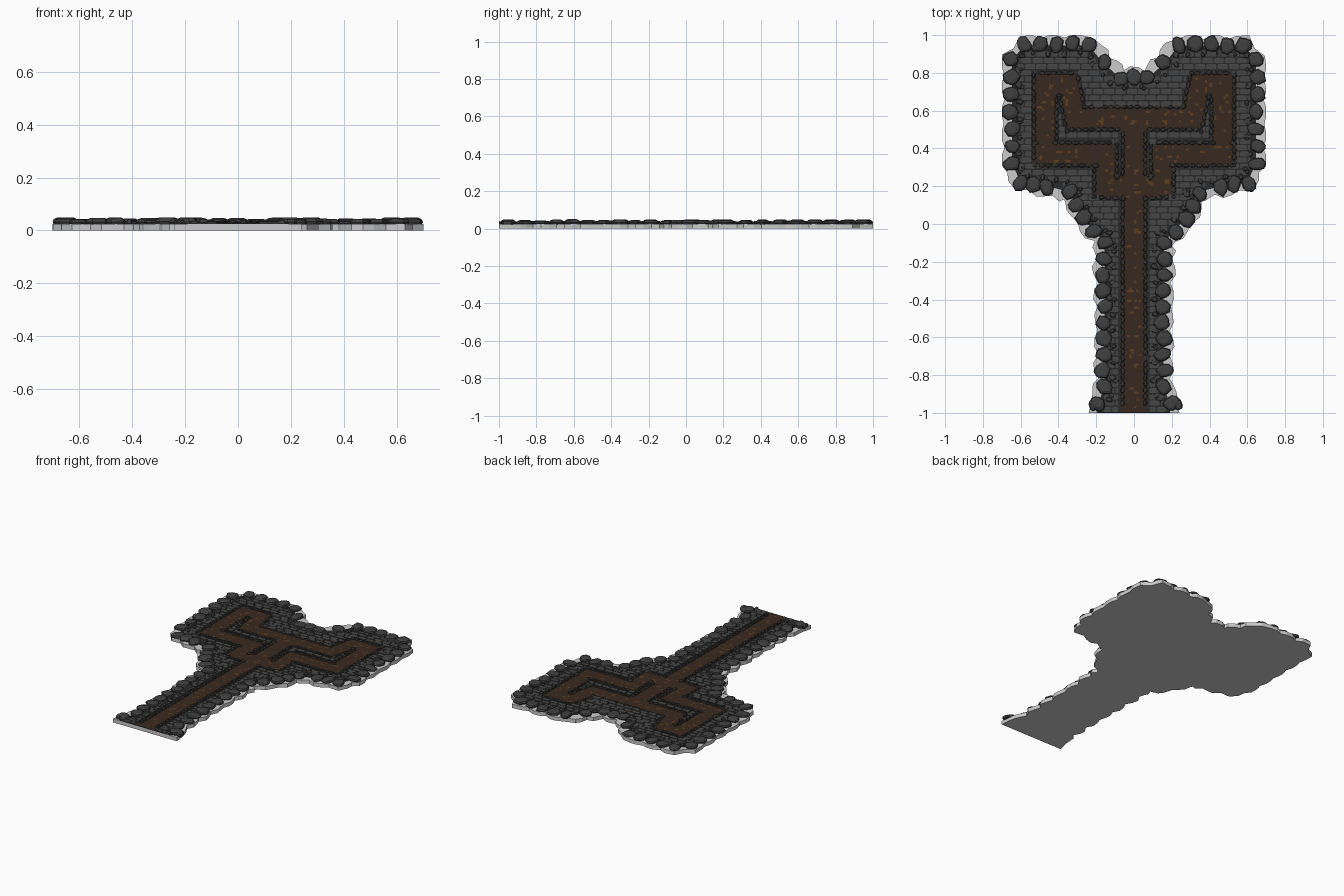
import bpy, bmesh, math, random
from mathutils import Vector, noise
from mathutils.geometry import intersect_point_line

random.seed(7)
if "Cube" in bpy.data.objects:
    bpy.data.objects.remove(bpy.data.objects["Cube"])


def material(name, r, g, b):
    m = bpy.data.materials.new(name)
    m.use_nodes = True
    m.diffuse_color = (r, g, b, 1)
    bsdf = next(n for n in m.node_tree.nodes if n.type == 'BSDF_PRINCIPLED')
    bsdf.inputs["Base Color"].default_value = (r, g, b, 1)
    return m


PALE = material("pale stone", 0.6, 0.6, 0.6)
ROCK = material("dark rock", 0.05, 0.05, 0.05)
BRICK = material("grey brick", 0.058, 0.058, 0.058)
MORTAR = material("dark mortar", 0.024, 0.024, 0.024)
CURB = material("curb stone", 0.03, 0.029, 0.028)
DIRT = material("brown dirt", 0.04, 0.022, 0.013)
RUST = material("rusty dirt", 0.11, 0.045, 0.012)


def finish(bm, name, *mats):
    bmesh.ops.recalc_face_normals(bm, faces=bm.faces)
    mesh = bpy.data.meshes.new(name)
    bm.to_mesh(mesh)
    bm.free()
    for m in mats:
        mesh.materials.append(m)
    obj = bpy.data.objects.new(name, mesh)
    bpy.context.collection.objects.link(obj)
    return obj


def loft(bm, rings):
    """Closed solid through a stack of equal-length rings."""
    rows = [[bm.verts.new(p) for p in ring] for ring in rings]
    n = len(rows[0])
    for a, b in zip(rows, rows[1:]):
        for i in range(n):
            j = (i + 1) % n
            bm.faces.new((a[i], a[j], b[j], b[i]))
    bm.faces.new(rows[0][::-1])
    bm.faces.new(rows[-1])


def slab(name, outline, z0, z1, mat):
    bm = bmesh.new()
    loft(bm, [[(x, y, z) for x, y in outline] for z in (z0, z1)])
    finish(bm, name, mat)


def lump(bm, x, y, rx, ry, turn, z0, z1, n):
    """Irregular chamfered stone with a flat top."""
    shape = [(2 * math.pi * (i + random.uniform(-.25, .25)) / n,
              random.uniform(.85, 1.1)) for i in range(n)]
    sx, sy = random.uniform(-.1, .1), random.uniform(-.1, .1)
    rings = []
    for scale, t, lean in ((.88, 0, 0), (1, .4, 0), (.88, .78, .5), (.58, 1, 1)):
        ring = []
        for a, k in shape:
            u = rx * (k * scale * math.cos(a) + sx * lean)
            v = ry * (k * scale * math.sin(a) + sy * lean)
            px = x + u * math.cos(turn) - v * math.sin(turn)
            py = y + u * math.sin(turn) + v * math.cos(turn)
            ring.append((max(-.7, min(.7, px)), max(-1, min(1, py)), z0 + (z1 - z0) * t))
        rings.append(ring)
    loft(bm, rings)


def distance(p, segments):
    best = 9
    for a, b in segments:
        q, t = intersect_point_line(p, a, b)
        best = min(best, (p - a.lerp(b, max(0, min(1, t)))).length)
    return best


def inside(p, poly):
    hit = False
    for a, b in zip(poly, poly[1:] + poly[:1]):
        if (a.y > p.y) != (b.y > p.y):
            if p.x < a.x + (p.y - a.y) * (b.x - a.x) / (b.y - a.y):
                hit = not hit
    return hit


def walk(path, step):
    """Evenly spaced points with outward normals along a path."""
    pts = []
    for a, b in zip(path, path[1:]):
        n = max(1, round((b - a).length / step))
        pts += [a.lerp(b, i / n) for i in range(n)]
    pts.append(path[-1])
    out = []
    for i, p in enumerate(pts):
        d = (pts[min(i + 1, len(pts) - 1)] - pts[max(i - 1, 0)]).normalized()
        out.append((p, Vector((-d.y, d.x))))
    return out


# Border line followed by the boulders, mirrored across x
half = [(-.19, -.95), (-.155, -.86), (-.155, -.1), (-.27, .03), (-.34, .17),
        (-.46, .2), (-.6, .22), (-.645, .32), (-.645, .87), (-.58, .945),
        (-.24, .945), (-.16, .85), (-.07, .77)]
border = [Vector(p) for p in half] + [Vector((-x, y)) for x, y in half[::-1]]
border_segments = list(zip(border, border[1:]))

# Track centre lines: one long lane and a loop on each side
loop = [(0, .19), (-.15, .2), (-.15, .37), (-.47, .37), (-.47, .74),
        (-.35, .74), (-.31, .56), (0, .56)]
track = [(Vector((0, -1.1)), Vector((0, .56)))]
for side in (1, -1):
    pts = [Vector((x * side, y)) for x, y in loop]
    track += list(zip(pts, pts[1:]))

# Pale base with a jagged rim
rim = [(-.24, -1)]
for i, (p, n) in enumerate(walk(border, .042)):
    q = p + n * ((.04, .056, .062)[i % 3] + random.uniform(-.008, .008))
    rim.append((max(-.7, min(.7, q.x)), max(-.985, min(1, q.y))))
rim.append((.24, -1))
slab("base_plate", rim, 0, .025, PALE)

# Dark bed under the bricks
bed = [(-.19, -1)] + [tuple(p) for p in border] + [(.19, -1)]
slab("mortar_bed", bed, .02, .028, MORTAR)

# Brick paving: each row is cut into runs clear of the track and the border
floor = [Vector(p) for p in bed]
bricks = bmesh.new()
row_height, unit = .033, .02


def paved(x, y):
    p = Vector((x, y))
    return (inside(p, floor) and distance(p, border_segments) > .025
            and distance(p, track) > .072)


def brick(x0, x1, y):
    z = .034 + random.uniform(-.0015, .0015)
    rings = []
    for gap, h in ((.002, .026), (.002, z - .002), (.005, z)):
        l, r = x0 + gap, x1 - gap
        f, b = y - row_height / 2 + gap, y + row_height / 2 - gap
        rings.append([(l, f, h), (r, f, h), (r, b, h), (l, b, h)])
    loft(bricks, rings)


for row in range(60):
    y = -.983 + row * row_height
    start = None
    for col in range(-35, 36):
        x = col * unit
        ok = paved(x + unit / 2, y)
        if start is not None and (not ok or (col + row % 2 * 2) % 3 == 0):
            brick(start, x, y)
            start = None
        if ok and start is None:
            start = x
finish(bricks, "brick_paving", BRICK)

# Dirt track surface, with rusty patches picked by noise
dirt = bmesh.new()
cell = .0125
grid = {}


def corner(i, j):
    if (i, j) not in grid:
        grid[i, j] = dirt.verts.new((i * cell, j * cell, .0295))
    return grid[i, j]


for i in range(-48, 48):
    for j in range(-80, 72):
        p = Vector(((i + .5) * cell, (j + .5) * cell))
        if distance(p, track) < .062:
            f = dirt.faces.new((corner(i, j), corner(i + 1, j),
                                corner(i + 1, j + 1), corner(i, j + 1)))
            spot = noise.noise(Vector((p.x * 38, p.y * 38, 3)))
            f.material_index = int(spot > .36 and distance(p, track) < .04)
finish(dirt, "dirt_track", DIRT, RUST)

# Curb stones on both edges of every track segment
curbs = bmesh.new()
for a, b in track:
    d = (b - a).normalized()
    side = Vector((-d.y, d.x))
    n = max(1, round((b - a).length / .034))
    for k in range(-1, n + 2):
        for s in (1, -1):
            p = a.lerp(b, (k + .5) / n) + side * s * .06
            if p.y > -.98 and distance(p, track) > .053:
                lump(curbs, p.x, p.y, .019, .012, math.atan2(d.y, d.x),
                     .026, random.uniform(.034, .038), 6)
finish(curbs, "track_curbs", CURB)

# Large boulders along the border, with small stones tucked inside
boulders, stones = bmesh.new(), bmesh.new()
for p, n in walk(border, .088):
    turn = math.atan2(n.y, n.x)
    q = p + n * random.uniform(-.005, .012)
    lump(boulders, q.x, q.y, random.uniform(.042, .05), random.uniform(.036, .047),
         turn + random.uniform(-.4, .4), .022, random.uniform(.042, .05), 9)
    for k in range(2):
        r = random.uniform(.012, .022)
        q = p - n * random.uniform(.035, .05) + Vector((-n.y, n.x)) * (k - .5) * .08
        if distance(q, track) > .075:
            lump(stones, q.x, q.y, r, r * .8, turn, .024, random.uniform(.036, .042), 7)
for x in (-.215, .235):
    lump(boulders, x, -.955, .025, .035, 0, .022, .043, 8)
finish(boulders, "border_boulders", ROCK)
finish(stones, "border_small_stones", ROCK)
